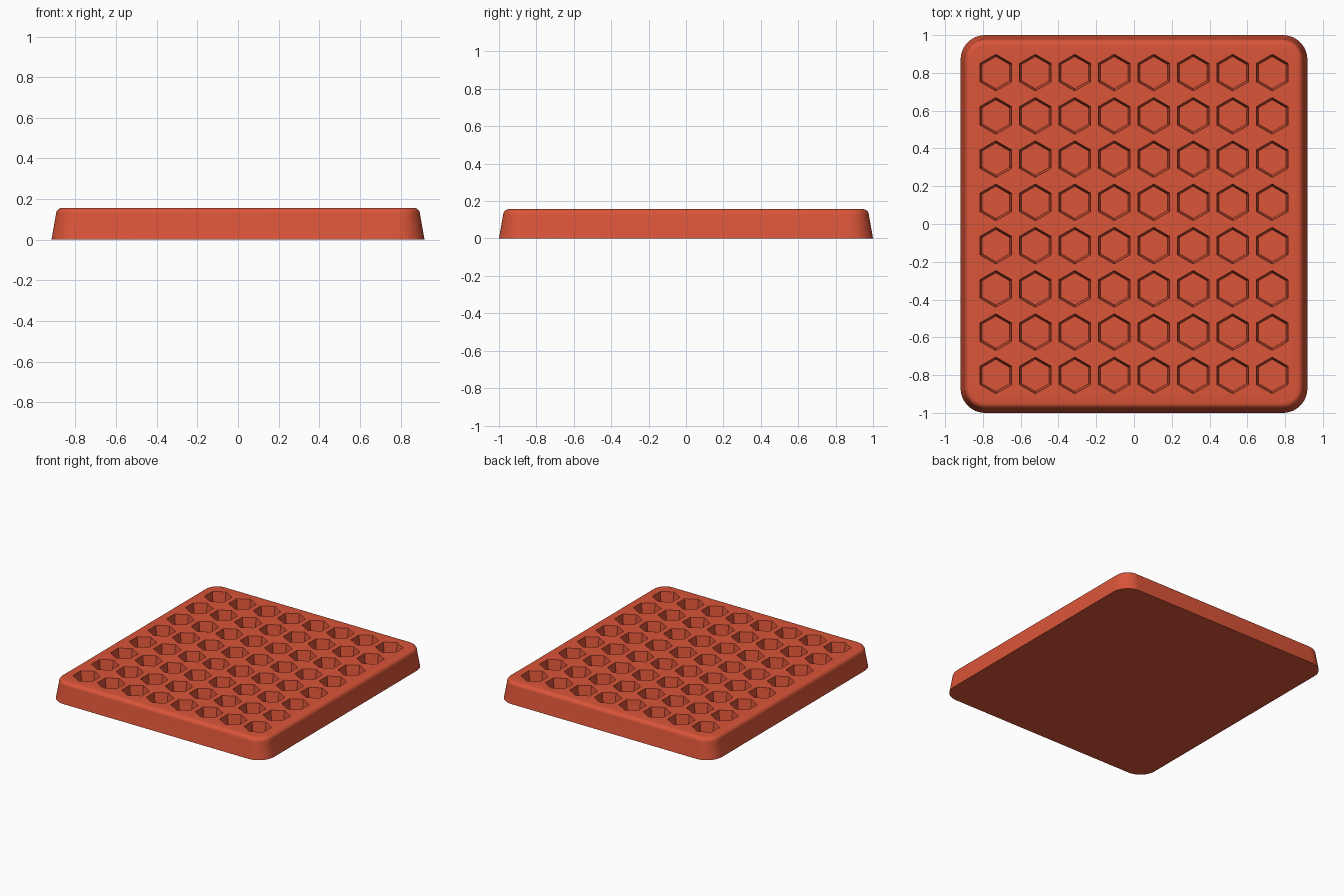
import bpy, bmesh, math

cube = bpy.data.objects.get("Cube")
if cube:
    bpy.data.objects.remove(cube, do_unlink=True)

HALF_X, HALF_Y, HEIGHT = 0.918, 1.0, 0.157
CORNER, ROUND, TAPER = 0.13, 0.032, 0.022
COLS = ROWS = 8
PITCH_X, PITCH_Y = 0.209, 0.229
HEX_TOP, HEX_FLOOR, DEPTH = 0.097, 0.085, 0.08

red = bpy.data.materials.new("brick_red")
red.use_nodes = True
red.diffuse_color = (0.7, 0.09, 0.04, 1)
red.node_tree.nodes["Principled BSDF"].inputs["Base Color"].default_value = red.diffuse_color


def make_object(name, bm):
    bmesh.ops.recalc_face_normals(bm, faces=bm.faces)
    mesh = bpy.data.meshes.new(name)
    bm.to_mesh(mesh)
    bm.free()
    mesh.materials.append(red)
    obj = bpy.data.objects.new(name, mesh)
    bpy.context.collection.objects.link(obj)
    return obj


def loft(bm, rings):
    """Join matching rings of points into a closed solid."""
    loops = [[bm.verts.new(p) for p in ring] for ring in rings]
    n = len(loops[0])
    for a, b in zip(loops, loops[1:]):
        for i in range(n):
            j = (i + 1) % n
            bm.faces.new((a[i], a[j], b[j], b[i]))
    bm.faces.new(loops[0][::-1])
    bm.faces.new(loops[-1])


def rounded_rectangle(inset, z, steps=12):
    r = CORNER - inset
    points = []
    for quarter, (sx, sy) in enumerate([(1, 1), (-1, 1), (-1, -1), (1, -1)]):
        for i in range(steps + 1):
            a = math.pi / 2 * (quarter + i / steps)
            points.append((sx * (HALF_X - CORNER) + r * math.cos(a),
                           sy * (HALF_Y - CORNER) + r * math.sin(a), z))
    return points


def hexagon(cx, cy, r, z):
    return [(cx + r * math.sin(k * math.pi / 3),
             cy + r * math.cos(k * math.pi / 3), z) for k in range(6)]


# Tapered tray body with a rounded top edge
bm = bmesh.new()
rings = [rounded_rectangle(0, 0)]
for i in range(7):
    a = math.pi / 2 * i / 6
    rings.append(rounded_rectangle(TAPER + ROUND * (1 - math.cos(a)),
                                   HEIGHT - ROUND * (1 - math.sin(a))))
loft(bm, rings)
tray = make_object("tray", bm)

# Grid of tapered hexagonal pockets, cut from the top
bm = bmesh.new()
above = 0.02
slope = (HEX_TOP - HEX_FLOOR) / DEPTH
for col in range(COLS):
    for row in range(ROWS):
        cx = (col - (COLS - 1) / 2) * PITCH_X
        cy = (row - (ROWS - 1) / 2) * PITCH_Y
        loft(bm, [hexagon(cx, cy, HEX_FLOOR, HEIGHT - DEPTH),
                  hexagon(cx, cy, HEX_TOP + slope * above, HEIGHT + above)])
cutter = make_object("pocket_cutter", bm)
cutter.hide_render = True

cut = tray.modifiers.new("pockets", 'BOOLEAN')
cut.operation = 'DIFFERENCE'
cut.solver = 'EXACT'
cut.object = cutter
bpy.context.view_layer.objects.active = tray
tray.select_set(True)
cutter.select_set(False)
bpy.ops.object.modifier_apply(modifier=cut.name)
bpy.data.objects.remove(cutter, do_unlink=True)

# Smooth rounded edges, crisp pockets
bpy.ops.object.shade_smooth_by_angle(angle=math.radians(30))
